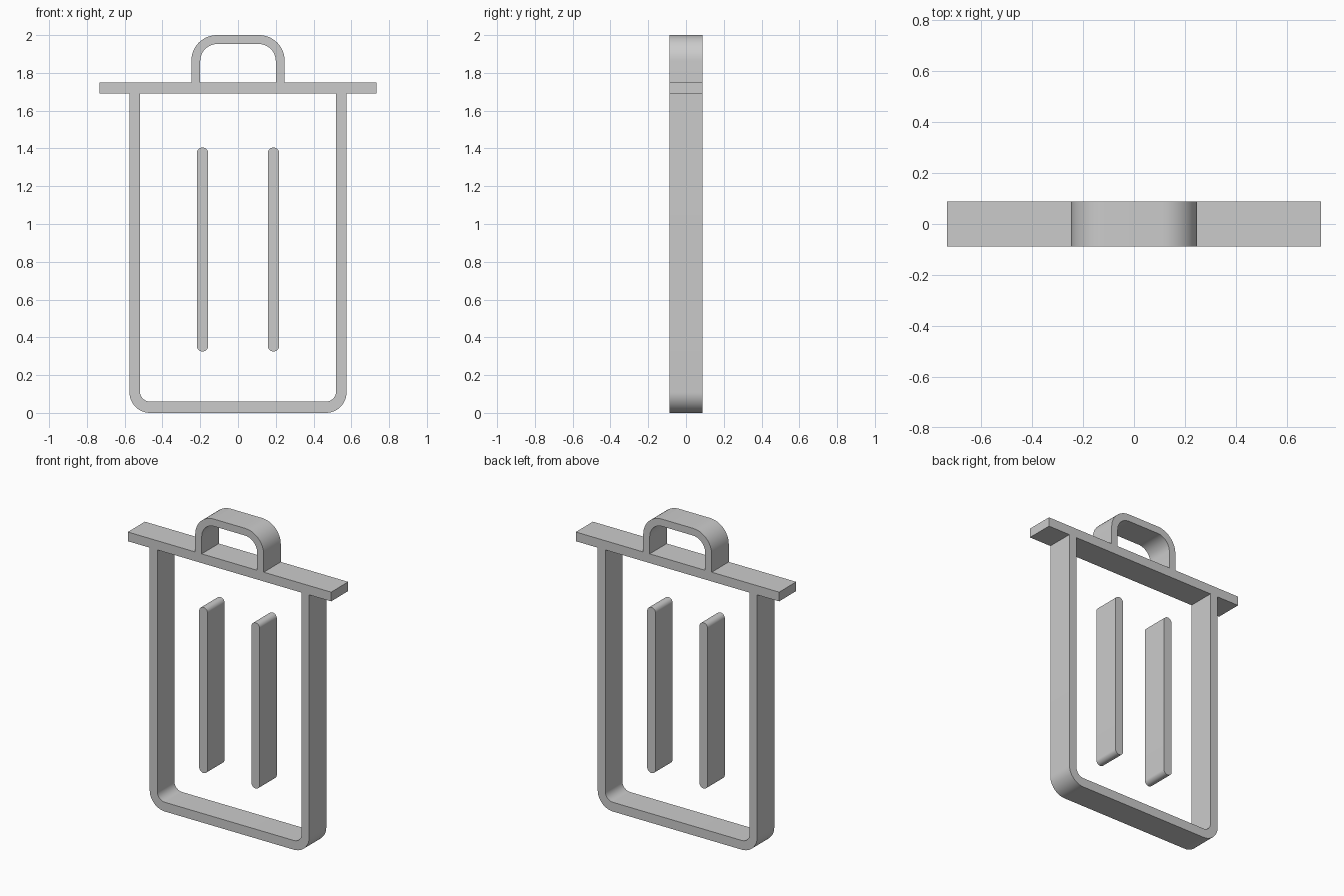
import bpy
import bmesh
from math import sin, cos, pi
from mathutils import Vector

cube = bpy.data.objects.get("Cube")
if cube:
    bpy.data.objects.remove(cube, do_unlink=True)

HALF_DEPTH = 0.088
ARC_STEPS = 12

grey = bpy.data.materials.new("plain grey")
grey.use_nodes = True
grey.diffuse_color = (0.6, 0.6, 0.6, 1)
grey.node_tree.nodes["Principled BSDF"].inputs["Base Color"].default_value = (0.6, 0.6, 0.6, 1)


def rounded(corners):
    """Turn (x, z, radius) right-angle corners into a closed outline."""
    path = []
    for i, (x, z, r) in enumerate(corners):
        p = Vector((x, z))
        if r == 0:
            path.append(p)
            continue
        u = (Vector(corners[i - 1][:2]) - p).normalized()
        v = (Vector(corners[(i + 1) % len(corners)][:2]) - p).normalized()
        centre = p + r * (u + v)
        for k in range(ARC_STEPS + 1):
            a = k / ARC_STEPS * pi / 2
            path.append(centre - r * (v * cos(a) + u * sin(a)))
    return path


def mirrored(half):
    """Complete a right-hand run of corners with its mirror image."""
    return half + [(-x, z, r) for x, z, r in reversed(half)]


def plate(name, outlines):
    """Fill an outline, less any holes, and extrude it through the depth."""
    bm = bmesh.new()
    for outline in outlines:
        verts = [bm.verts.new((p.x, -HALF_DEPTH, p.y)) for p in outline]
        for i, v in enumerate(verts):
            bm.edges.new((verts[i - 1], v))
    bmesh.ops.remove_doubles(bm, verts=bm.verts[:], dist=0.0001)
    bmesh.ops.triangle_fill(bm, edges=bm.edges[:], use_beauty=True, normal=(0, -1, 0))
    ext = bmesh.ops.extrude_face_region(bm, geom=bm.faces[:], use_keep_orig=True)
    back = [g for g in ext["geom"] if isinstance(g, bmesh.types.BMVert)]
    bmesh.ops.translate(bm, verts=back, vec=(0, 2 * HALF_DEPTH, 0))
    bmesh.ops.recalc_face_normals(bm, faces=bm.faces[:])
    mesh = bpy.data.meshes.new(name)
    bm.to_mesh(mesh)
    bm.free()
    mesh.materials.append(grey)
    obj = bpy.data.objects.new(name, mesh)
    bpy.context.collection.objects.link(obj)
    bpy.ops.object.select_all(action="DESELECT")
    obj.select_set(True)
    bpy.context.view_layer.objects.active = obj
    bpy.ops.object.shade_smooth_by_angle(angle=pi / 6)


# Bin body, lid bar and handle as one continuous frame
LID_BOTTOM, LID_TOP = 1.69, 1.75
silhouette = mirrored([
    (0.575, 0, 0.11), (0.575, LID_BOTTOM, 0),
    (0.733, LID_BOTTOM, 0), (0.733, LID_TOP, 0),
    (0.247, LID_TOP, 0), (0.247, 2.0, 0.135),
])
body_hole = mirrored([(0.52, 0.06, 0.055), (0.52, LID_BOTTOM, 0)])
handle_hole = mirrored([(0.2, LID_TOP, 0), (0.2, 1.953, 0.09)])
plate("bin_frame", [rounded(c) for c in (silhouette, body_hole, handle_hole)])

# Two free-standing round-ended ribs inside the body
R = 0.03
for name, x in (("left_rib", 0.188), ("right_rib", -0.188)):
    plate(name, [rounded([(x - R, 0.325, R), (x + R, 0.325, R),
                          (x + R, 1.405, R), (x - R, 1.405, R)])])
